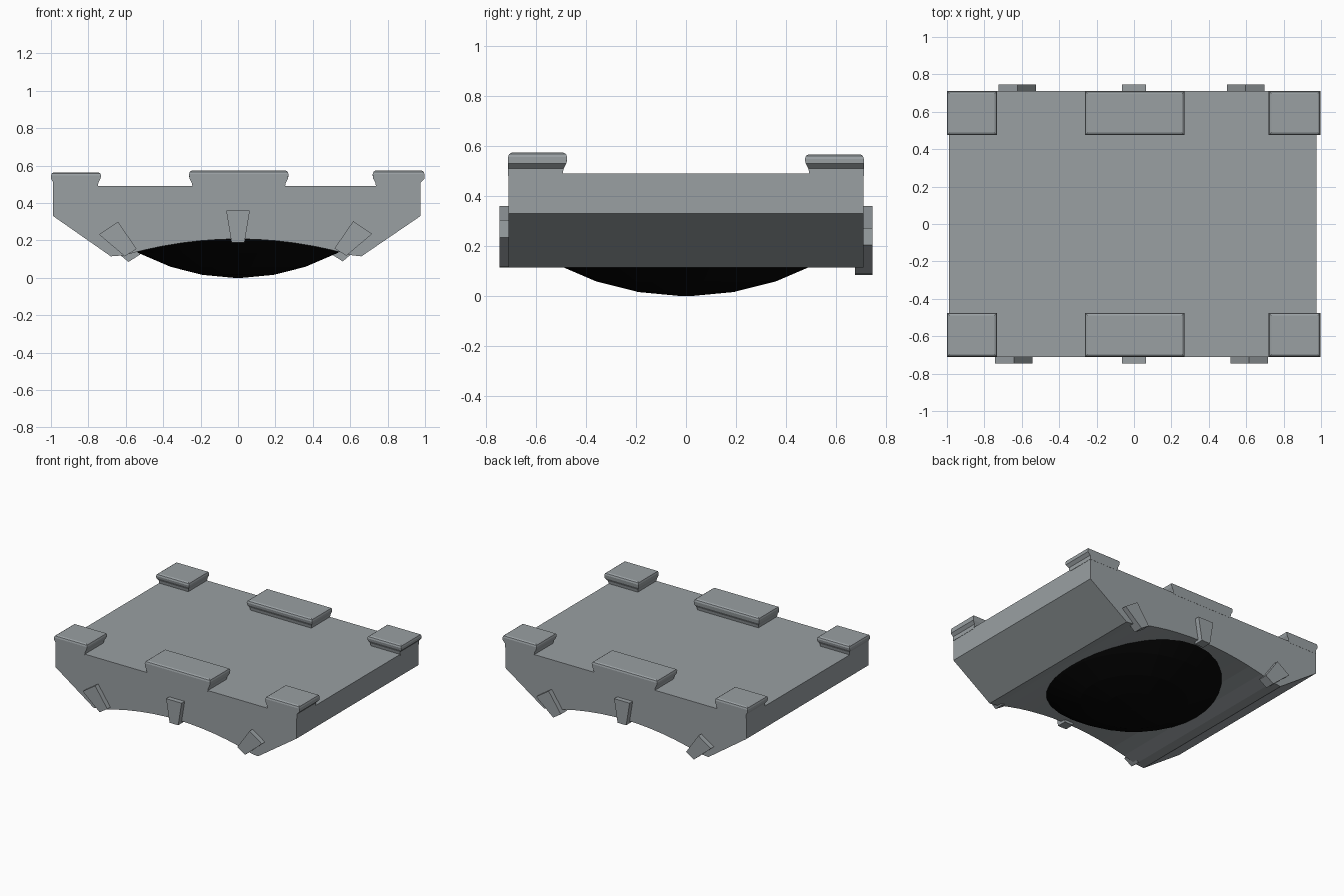
import bpy, bmesh, math
from mathutils import Vector

if "Cube" in bpy.data.objects:
    bpy.data.objects.remove(bpy.data.objects["Cube"])


def material(name, rgb):
    m = bpy.data.materials.new(name)
    m.diffuse_color = (*rgb, 1)
    m.use_nodes = True
    m.node_tree.nodes["Principled BSDF"].inputs["Base Color"].default_value = m.diffuse_color
    return m


STONE = material("grey_stone", (0.32, 0.35, 0.365))
BLACK = material("black", (0.002, 0.002, 0.002))


def finish(bm, name, mat):
    bmesh.ops.recalc_face_normals(bm, faces=bm.faces)
    me = bpy.data.meshes.new(name)
    bm.to_mesh(me)
    bm.free()
    me.materials.append(mat)
    ob = bpy.data.objects.new(name, me)
    bpy.context.collection.objects.link(ob)
    return ob


def loft(name, rings, mat):
    """Skin a list of equal-length closed rings and cap both ends."""
    bm = bmesh.new()
    vs = [[bm.verts.new(p) for p in r] for r in rings]
    n = len(vs[0])
    for a, b in zip(vs, vs[1:]):
        for i in range(n):
            j = (i + 1) % n
            bm.faces.new((a[i], a[j], b[j], b[i]))
    bm.faces.new(vs[0])
    bm.faces.new(vs[-1])
    return finish(bm, name, mat)


def extrude_y(name, profile, y0, y1, mat):
    return loft(name, [[(x, y, z) for x, z in profile] for y in (y0, y1)], mat)


# Main slab with chamfered lower sides and an arched underside
arch = [(x, 0.208 - 0.235 * x * x) for x in [-0.61 + 1.22 * i / 12 for i in range(13)]]
profile = ([(0.975, 0.33), (0.975, 0.49), (-0.988, 0.49), (-0.988, 0.33), (-0.68, 0.115)]
           + arch + [(0.66, 0.115)])
extrude_y("arched_slab", profile, -0.71, 0.71, STONE)


# Raised top blocks: flared neck, rounded lip; outer walls stay flush
def top_block(name, x0, x1, side, top, flare_left, flare_right):
    steps = [(0.48, 0.020), (0.51, 0.014), (0.53, 0.003), (top - 0.018, 0.0),
             (top - 0.006, 0.004), (top, 0.014)]
    rings = []
    for k, (z, inset) in enumerate(steps):
        lip = inset if k > 3 else 0
        a = x0 + (inset if flare_left else max(lip, 0.012 if k < 2 else lip))
        b = x1 - (inset if flare_right else max(lip, 0.02 if k < 2 else lip))
        yo, yi = 0.711 - lip, 0.475 + inset
        rings.append([(a, side * yo, z), (b, side * yo, z),
                      (b, side * yi, z), (a, side * yi, z)])
    loft(name, rings, STONE)


for side, label in ((-1, "front"), (1, "back")):
    top = 0.573 if side < 0 else 0.566
    top_block(label + "_left_block", -1.0, -0.732, side, 0.564, False, True)
    top_block(label + "_middle_block", -0.262, 0.27, side, top, True, True)
    top_block(label + "_right_block", 0.72, 0.997, side, top, True, False)

    # Wedge stones along the arch, slightly lower on the back
    dx, dz = (0, 0) if side < 0 else (0.019, -0.03)
    left = [(-0.743, 0.232), (-0.642, 0.30), (-0.542, 0.155), (-0.605, 0.115)]
    y0, y1 = side * 0.675, side * 0.746
    extrude_y(label + "_left_wedge", [(x + dx, z + dz) for x, z in left], y0, y1, STONE)
    extrude_y(label + "_right_wedge", [(-x - dx - 0.026, z + dz + 0.003) for x, z in left],
              y0, y1, STONE)
    extrude_y(label + "_centre_wedge",
              [(-0.063, 0.36), (0.063, 0.36), (0.035, 0.19), (-0.035, 0.19)], y0, y1, STONE)

# Shallow black dish bulging from the underside
SEG = 32
rings = [[(r * math.cos(2 * math.pi * i / SEG), r * math.sin(2 * math.pi * i / SEG), z)
          for i in range(SEG)]
         for r, z in ((0.02, 0.0), (0.19, 0.016), (0.36, 0.059), (0.53, 0.132), (0.69, 0.235))]
loft("underside_dish", rings, BLACK)
